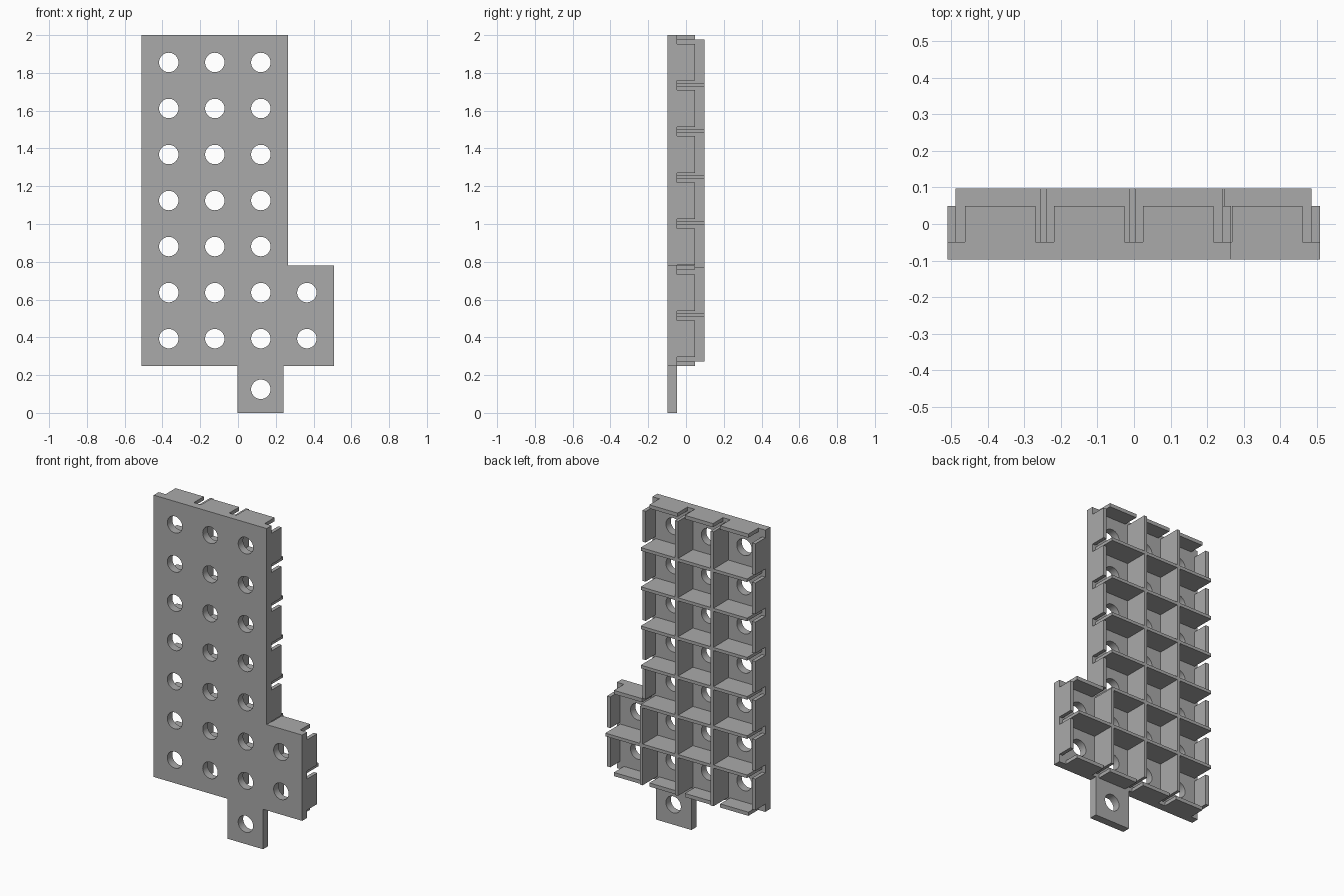
import bpy, bmesh, math

if "Cube" in bpy.data.objects:
    bpy.data.objects.remove(bpy.data.objects["Cube"], do_unlink=True)

P = 0.2437                    # cell pitch
X0, Z0 = -0.4883, 0.2712      # corner of the cell grid
LIP = 0.0229                  # edge wall thickness, outside the cells
NOTCH = 0.05                  # gap between neighbouring edge walls
RIB = 0.0195
FRONT, BACK, WALL_TOP, RIB_TOP = -0.0975, -0.0488, 0.0488, 0.0975
HOLE = 0.0515
SINK = 0.002                  # overlap into the plate

cells = {(c, r) for c in range(3) for r in range(7)} | {(3, 0), (3, 1)}


def gx(c):
    return X0 + c * P


def gz(r):
    return Z0 + r * P


grey = bpy.data.materials.new("grey")
grey.use_nodes = True
colour = (0.4, 0.4, 0.4, 1)
grey.diffuse_color = colour
grey.node_tree.nodes["Principled BSDF"].inputs["Base Color"].default_value = colour


def boxes(name, spans):
    """One object made of axis-aligned boxes given as (x0, x1, z0, z1, y_top)."""
    bm = bmesh.new()
    for x0, x1, z0, z1, top in spans:
        verts = bmesh.ops.create_cube(bm, size=1)["verts"]
        low = BACK - SINK
        for v in verts:
            v.co = (x0 if v.co.x < 0 else x1,
                    low if v.co.y < 0 else top,
                    z0 if v.co.z < 0 else z1)
    mesh = bpy.data.meshes.new(name)
    bm.to_mesh(mesh)
    bm.free()
    mesh.materials.append(grey)
    bpy.context.collection.objects.link(bpy.data.objects.new(name, mesh))


# Front plate with bottom tab, as a filled outline with round holes
curve = bpy.data.curves.new("front_plate", "CURVE")
curve.dimensions = "2D"
curve.fill_mode = "BOTH"
curve.extrude = (BACK - FRONT) / 2


def loop(points):
    s = curve.splines.new("POLY")
    s.points.add(len(points) - 1)
    for p, (x, z) in zip(s.points, points):
        p.co = (x, z, 0, 1)
    s.use_cyclic_u = True


left, step, right = gx(0) - LIP, gx(3) + LIP, gx(4) + LIP
base, shoulder, top = gz(0) - LIP, gz(2) + LIP, gz(7) + LIP
tab0, tab1 = gx(2) - 0.002, gx(3) - 0.002
loop([(left, base), (tab0, base), (tab0, 0), (tab1, 0), (tab1, base),
      (right, base), (right, shoulder), (step, shoulder), (step, top), (left, top)])
centres = [(gx(c + 0.5), gz(r + 0.5)) for c, r in sorted(cells)]
centres.append((gx(2.5), P / 2 + 0.003))
for cx, cz in centres:
    angles = [2 * math.pi * i / 40 for i in range(40)]
    loop([(cx + HOLE * math.cos(a), cz + HOLE * math.sin(a)) for a in angles])

plate = bpy.data.objects.new("front_plate", curve)
bpy.context.collection.objects.link(plate)
plate.rotation_euler.x = math.pi / 2
plate.location.y = (FRONT + BACK) / 2
bpy.ops.object.select_all(action="DESELECT")
plate.select_set(True)
bpy.context.view_layer.objects.active = plate
bpy.ops.object.convert(target="MESH")
plate = bpy.context.object
bm = bmesh.new()
bm.from_mesh(plate.data)
bmesh.ops.remove_doubles(bm, verts=bm.verts, dist=0.0001)
bmesh.ops.recalc_face_normals(bm, faces=bm.faces)
bm.to_mesh(plate.data)
bm.free()
plate.data.materials.clear()
plate.data.materials.append(grey)
bpy.ops.object.shade_smooth_by_angle(angle=math.radians(30))

# Edge walls: one short wall on every cell side that faces outward
walls = []
g = NOTCH / 2
for c, r in sorted(cells):
    xs, zs = (gx(c) + g, gx(c + 1) - g), (gz(r) + g, gz(r + 1) - g)
    if (c - 1, r) not in cells:
        walls.append((gx(c) - LIP, gx(c), *zs, WALL_TOP))
    if (c + 1, r) not in cells:
        walls.append((gx(c + 1), gx(c + 1) + LIP, *zs, WALL_TOP))
    if (c, r - 1) not in cells:
        walls.append((*xs, gz(r) - LIP, gz(r), WALL_TOP))
    if (c, r + 1) not in cells:
        walls.append((*xs, gz(r + 1), gz(r + 1) + LIP, WALL_TOP))
boxes("edge_walls", walls)

# Dividing ribs between the cells, reaching into the notches
h = RIB / 2
off = 0.003
boxes("upright_ribs", [
    (gx(c) - off - h, gx(c) - off + h, gz(0), gz(7 if c < 3 else 2), RIB_TOP)
    for c in (1, 2, 3)])
boxes("cross_ribs", [
    (gx(0), gx(4 if r < 2 else 3), gz(r) + off - h, gz(r) + off + h, RIB_TOP)
    for r in range(1, 7)])
